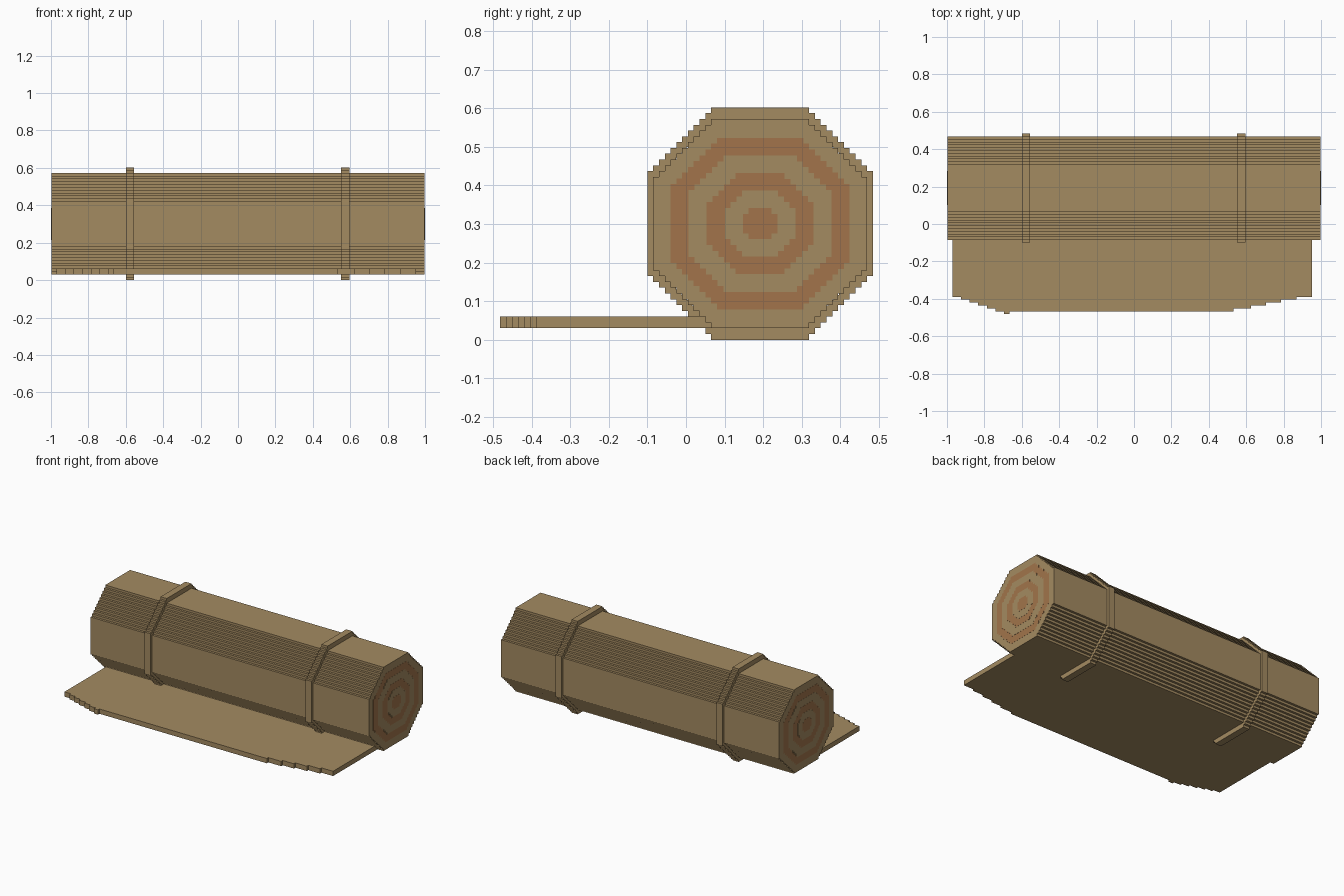
import bpy
import bmesh
from mathutils import Vector

cube = bpy.data.objects.get("Cube")
if cube:
    bpy.data.objects.remove(cube, do_unlink=True)

STEP = 0.015            # size of one stair step
CY, CZ = 0.192, 0.301   # axis of the roll


def make_material(name, color):
    mat = bpy.data.materials.new(name)
    mat.use_nodes = True
    mat.diffuse_color = (*color, 1)
    bsdf = mat.node_tree.nodes["Principled BSDF"]
    bsdf.inputs["Base Color"].default_value = (*color, 1)
    bsdf.inputs["Roughness"].default_value = 0.9
    return mat


straw = make_material("straw tan", (0.37, 0.256, 0.12))
rust = make_material("rust brown", (0.36, 0.175, 0.07))


def stepped_octagon(hy, hz, steps, sy=STEP, sz=STEP):
    """Octagon in y and z whose slanted sides are stairs."""
    quarter = []
    for i in range(steps + 1):
        y = hy - (steps - i) * sy
        quarter.append((y, hz - i * sz))
        if i < steps:
            quarter.append((y, hz - (i + 1) * sz))
    flip = quarter[::-1]
    loop = quarter + [(y, -z) for y, z in flip]
    loop += [(-y, -z) for y, z in quarter] + [(-y, z) for y, z in flip]
    return [(CY + y, CZ + z) for y, z in loop]


def finish(name, bm, mat, offset):
    """Extrude the flat faces by the offset and make an object."""
    result = bmesh.ops.extrude_face_region(bm, geom=bm.faces[:], use_keep_orig=True)
    moved = [v for v in result["geom"] if isinstance(v, bmesh.types.BMVert)]
    bmesh.ops.translate(bm, verts=moved, vec=Vector(offset))
    bmesh.ops.recalc_face_normals(bm, faces=bm.faces[:])
    mesh = bpy.data.meshes.new(name)
    bm.to_mesh(mesh)
    bm.free()
    mesh.materials.append(mat)
    obj = bpy.data.objects.new(name, mesh)
    bpy.context.collection.objects.link(obj)
    return obj


def prism(name, points, mat, offset):
    bm = bmesh.new()
    bm.faces.new([bm.verts.new(p) for p in points])
    return finish(name, bm, mat, offset)


def x_prism(name, outline, x0, x1, mat):
    return prism(name, [(x0, y, z) for y, z in outline], mat, (x1 - x0, 0, 0))


# Rolled body
END = 0.996
x_prism("rolled_mat", stepped_octagon(0.277, 0.271, 10), -END, END, straw)

# Concentric coloured layers on both ends, as very thin plates
for side, sign in (("left", 1), ("right", -1)):
    for k, steps in enumerate((8, 6, 5, 3, 1)):
        outline = stepped_octagon(0.232 - 0.0468 * k, 0.222 - 0.0455 * k, steps)
        x_prism(f"{side}_end_layer_{k + 1}", outline, sign * (END - 0.001),
                sign * (END + 0.0008 * (k + 1)), straw if k % 2 else rust)

# Straps: stepped bands around the roll
outer = stepped_octagon(0.292, 0.301, 11)
inner = stepped_octagon(0.272, 0.266, 11, 0.0136, 0.0136)
for side, x0, x1 in (("right", -0.6, -0.556), ("left", 0.552, 0.596)):
    bm = bmesh.new()
    a = [bm.verts.new((x0, y, z)) for y, z in outer]
    b = [bm.verts.new((x0, y, z)) for y, z in inner]
    for i in range(len(a)):
        j = (i + 1) % len(a)
        bm.faces.new((a[i], a[j], b[j], b[i]))
    finish(f"{side}_strap", bm, straw, (x1 - x0, 0, 0))

# Loose flap: flat sheet with a stepped front edge
BACK, CORNER = 0.066, -0.389
flap = [(-0.97, BACK)]
left_x = (-0.97, -0.925, -0.88, -0.835, -0.785, -0.74, -0.695, -0.665)
for i in range(7):
    y = CORNER - i * 0.0155
    flap += [(left_x[i], y), (left_x[i + 1], y)]
right_x = (-0.665, 0.533, 0.625, 0.705, 0.787, 0.87, 0.953)
for i in range(6):
    y = CORNER - (5 - i) * 0.0155
    flap += [(right_x[i], y), (right_x[i + 1], y)]
flap.append((0.953, BACK))
prism("loose_flap", [(x, y, 0.03) for x, y in flap], straw, (0, 0, 0.031))
